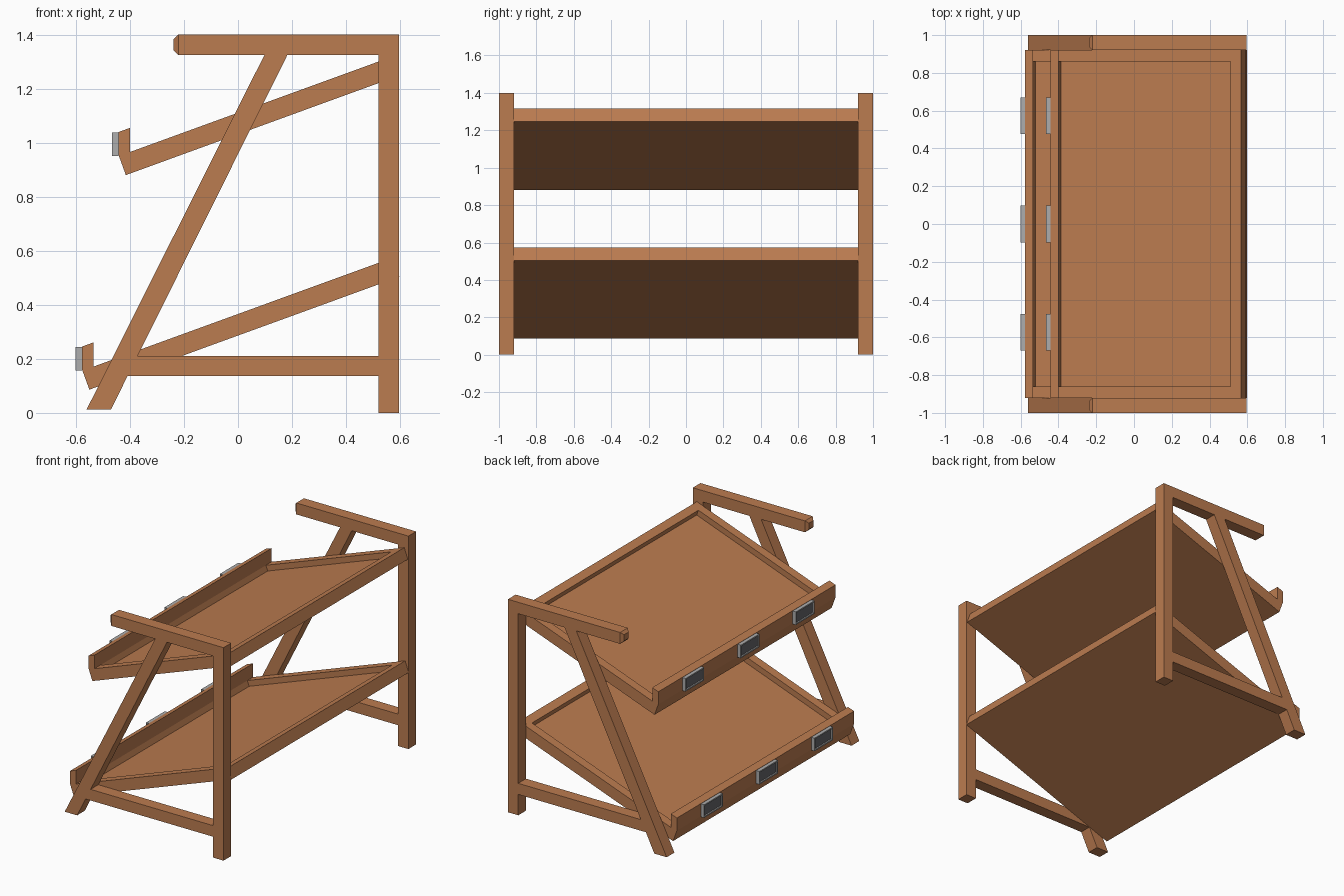
import bpy, bmesh
from math import radians, cos, sin
from mathutils import Vector

if "Cube" in bpy.data.objects:
    bpy.data.objects.remove(bpy.data.objects["Cube"])


def material(name, rgb):
    m = bpy.data.materials.new(name)
    m.diffuse_color = (*rgb, 1)
    m.use_nodes = True
    m.node_tree.nodes["Principled BSDF"].inputs["Base Color"].default_value = m.diffuse_color
    return m


WOOD = material("wood", (0.50, 0.20, 0.08))
LIGHT = material("light_grey", (0.42, 0.42, 0.42))
DARK = material("dark_grey", (0.13, 0.13, 0.14))


def finish(name, bm, mat):
    bmesh.ops.recalc_face_normals(bm, faces=bm.faces[:])
    me = bpy.data.meshes.new(name)
    bm.to_mesh(me)
    bm.free()
    ob = bpy.data.objects.new(name, me)
    bpy.context.collection.objects.link(ob)
    me.materials.append(mat)
    return ob


def prism(name, pts, y0, y1, mat=WOOD, bevel_end=0):
    """Extrude an x-z outline between two y positions."""
    bm = bmesh.new()
    f = bm.faces.new([bm.verts.new((p[0], y0, p[1])) for p in pts])
    r = bmesh.ops.extrude_face_region(bm, geom=[f])
    new = [v for v in r["geom"] if isinstance(v, bmesh.types.BMVert)]
    bmesh.ops.translate(bm, verts=new, vec=(0, y1 - y0, 0))
    if bevel_end:
        xmin = min(v.co.x for v in bm.verts)
        edges = [e for e in bm.edges if all(v.co.x < xmin + 1e-4 for v in e.verts)]
        bmesh.ops.bevel(bm, geom=edges, offset=bevel_end, segments=1, affect='EDGES')
    return finish(name, bm, mat)


def rect(x0, x1, z0, z1):
    return [(x0, z0), (x1, z0), (x1, z1), (x0, z1)]


# Side frames
for side, y0, y1 in (("front", -1.0, -0.92), ("back", 0.92, 1.0)):
    prism(side + "_post", rect(0.52, 0.595, 0, 1.325), y0, y1)
    prism(side + "_top_arm", rect(-0.238, 0.595, 1.325, 1.4), y0, y1, bevel_end=0.017)
    prism(side + "_slanted_leg",
          [(-0.56, 0.013), (-0.47, 0.013), (0.183, 1.325), (0.098, 1.325)], y0, y1)
    prism(side + "_lower_rail",
          [(-0.409, 0.137), (0.52, 0.137), (0.52, 0.21), (-0.373, 0.21)], y0, y1)

ANG = radians(20)
ALONG = Vector((cos(ANG), sin(ANG)))
UP = Vector((-sin(ANG), cos(ANG)))
THICK, RIM, DEPTH = 0.075, 0.057, 0.037


def tray(name, front, back_x):
    """Sloping tray with raised front lip, shallow recess and label holders."""
    b = Vector(front)
    back = b + ALONG * ((back_x - b.x) / cos(ANG))
    back_top = back + UP * THICK
    inner_x = b.x + 0.016
    corner = back_top - ALONG * ((back_top.x - inner_x) / cos(ANG))
    lip_x = b.x - 0.028
    body = prism(name, [b, back, back_top, corner, (inner_x, b.y + 0.175),
                        (lip_x, b.y + 0.159), (lip_x, b.y + 0.077)], -0.92, 0.92)
    # Recess cut out of the tray top
    rear = back_top - ALONG * RIM
    cutter = prism("recess_cutter",
                   [corner, corner - UP * DEPTH, rear - UP * DEPTH, rear + UP * 0.03,
                    corner + Vector((0.01, 0.03))], -0.86, 0.86)
    mod = body.modifiers.new("recess", 'BOOLEAN')
    mod.operation, mod.solver, mod.object = 'DIFFERENCE', 'EXACT', cutter
    bpy.context.view_layer.objects.active = body
    bpy.ops.object.modifier_apply(modifier=mod.name)
    bpy.data.objects.remove(cutter)
    # Label holders: framed plates on the lip
    za, zb = b.y + 0.071, b.y + 0.157
    for i, y in enumerate((-0.573, 0, 0.573)):
        bm = bmesh.new()
        bmesh.ops.create_cube(bm, size=1)
        bmesh.ops.scale(bm, vec=(0.023, 0.194, zb - za), verts=bm.verts)
        bmesh.ops.translate(bm, vec=(lip_x - 0.0115, y, (za + zb) / 2), verts=bm.verts)
        face = min(bm.faces, key=lambda f: f.calc_center_median().x)
        bmesh.ops.inset_region(bm, faces=[face], thickness=0.012)
        bmesh.ops.inset_region(bm, faces=[face], thickness=0.001, depth=-0.008)
        face.material_index = 1
        holder = finish(f"{name}_label_holder_{i + 1}", bm, LIGHT)
        holder.data.materials.append(DARK)
    return body


tray("upper_tray", (-0.415, 0.88), 0.591)
tray("lower_tray", (-0.55, 0.086), 0.597)
